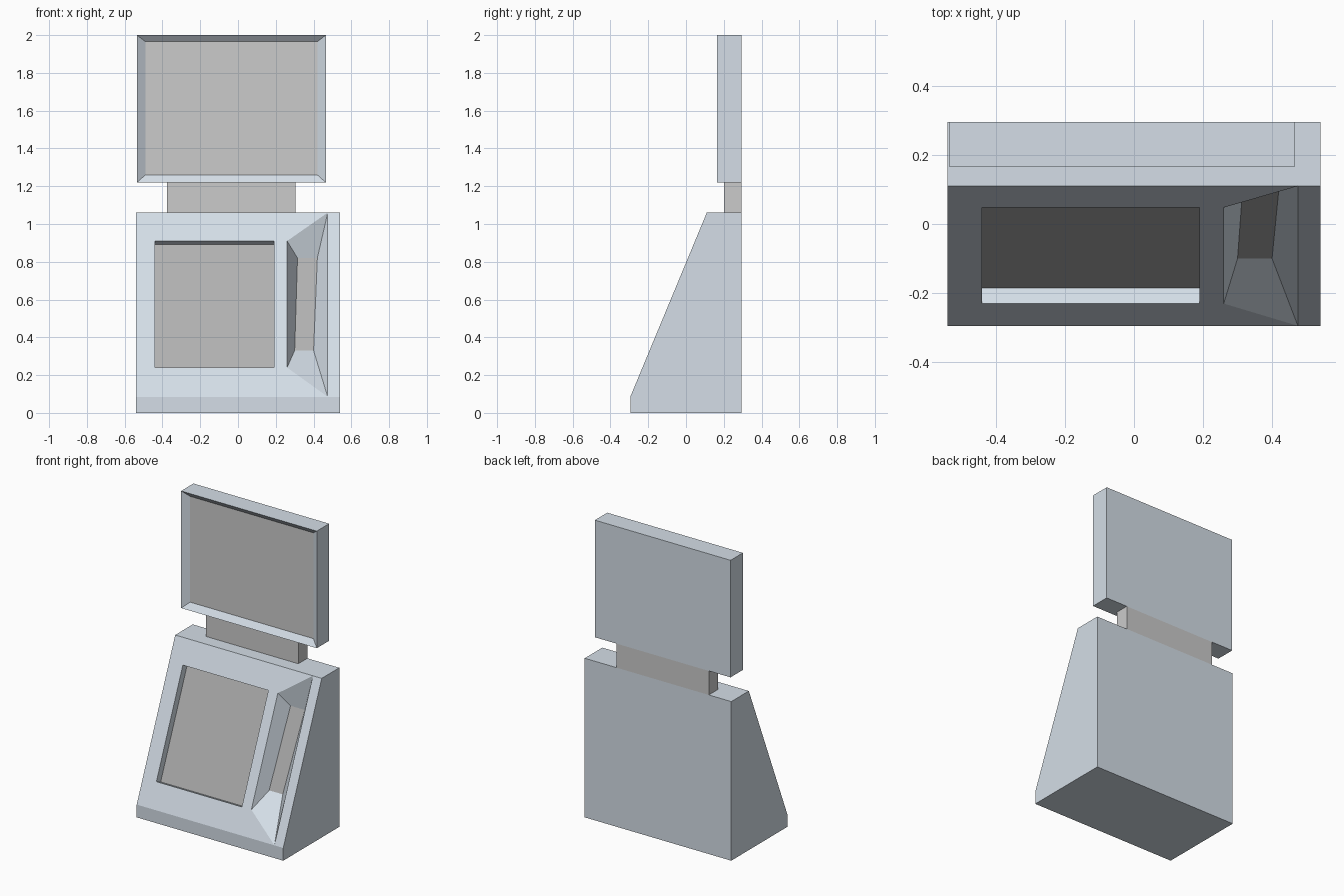
import bpy, bmesh

if "Cube" in bpy.data.objects:
    bpy.data.objects.remove(bpy.data.objects["Cube"])


def material(name, rgb):
    m = bpy.data.materials.new(name)
    m.diffuse_color = (*rgb, 1)
    m.use_nodes = True
    m.node_tree.nodes["Principled BSDF"].inputs["Base Color"].default_value = m.diffuse_color
    return m


BLUE = material("casing_blue", (0.66, 0.73, 0.80))
DARK = material("dark_panel", (0.44, 0.44, 0.44))


def make(name, faces, mat=None):
    """Object from a list of faces, each a list of points, welded at shared corners."""
    bm = bmesh.new()
    for f in faces:
        bm.faces.new([bm.verts.new(p) for p in f])
    bmesh.ops.remove_doubles(bm, verts=bm.verts, dist=1e-5)
    me = bpy.data.meshes.new(name)
    bm.to_mesh(me)
    bm.free()
    ob = bpy.data.objects.new(name, me)
    bpy.context.collection.objects.link(ob)
    if mat:
        me.materials.append(mat)
    return ob


def band(a, b):
    """Quads joining two loops, both counter-clockwise seen from the front."""
    n = len(a)
    return [[a[i], a[(i + 1) % n], b[(i + 1) % n], b[i]] for i in range(n)]


def rect(x0, x1, z0, z1, y):
    return [(x0, y, z0), (x1, y, z0), (x1, y, z1), (x0, y, z1)]


# Sloped front of the base: point at x, z, pushed back by depth
Y0, Z0, Y1, Z1 = -0.295, 0.085, 0.11, 1.06


def slope(x, z, depth=0.0):
    return (x, Y0 + (z - Z0) * (Y1 - Y0) / (Z1 - Z0) + depth, z)


W, BACK = 0.54, 0.295
profile = [(Y0, 0), (Y0, Z0), (Y1, Z1), (BACK, Z1), (BACK, 0)]
left = [(-W, y, z) for y, z in profile]
right = [(W, y, z) for y, z in profile]

# Openings and floors of the two recesses
screen_rim = [slope(x, z) for x, z in ((-.44, .24), (.19, .24), (.19, .91), (-.44, .91))]
screen_floor = [slope(x, z, .053) for x, z in ((-.44, .221), (.19, .221), (.19, .891), (-.44, .891))]
slot_rim = [slope(x, z) for x, z in ((.26, .24), (.475, Z0), (.475, Z1), (.26, .91))]
slot_floor = [slope(x, z, .093) for x, z in ((.30, .33), (.40, .33), (.42, .82), (.315, .82))]

# Base casing: sides, flat faces, then the sloped frame and recess walls
faces = [left, right[::-1]]
for i in (0, 2, 3, 4):
    j = (i + 1) % 5
    f = [left[i], right[i], right[j], left[j]]
    if i == 0:
        f.insert(3, slot_rim[1])
    if i == 2:
        f.insert(1, slot_rim[2])
    faces.append(f)
s, k = screen_rim, slot_rim
faces += [
    [left[1], k[1], k[0], s[1], s[0]],
    [s[3], s[2], k[3], k[2], left[2]],
    [left[1], s[0], s[3], left[2]],
    [s[1], k[0], k[3], s[2]],
    [k[1], right[1], right[2], k[2]],
]
faces += band(screen_rim, screen_floor) + band(slot_rim, slot_floor)
make("base_casing", faces, BLUE)
make("base_screen", [screen_floor], DARK)
make("slot_panel", [slot_floor], DARK)

# Neck block
n_front, n_back = (rect(-.375, .305, Z1, 1.22, y) for y in (.20, BACK))
make("neck", [n_front, n_back[::-1]] + band(n_back, n_front))

# Upper display with bevelled frame
d_back = rect(-.535, .465, 1.22, 2.0, BACK)
d_front = rect(-.535, .465, 1.22, 2.0, .165)
d_floor = rect(-.49, .42, 1.26, 1.965, .195)
make("display_casing", [d_back[::-1]] + band(d_back, d_front) + band(d_front, d_floor), BLUE)
make("display_screen", [d_floor])
